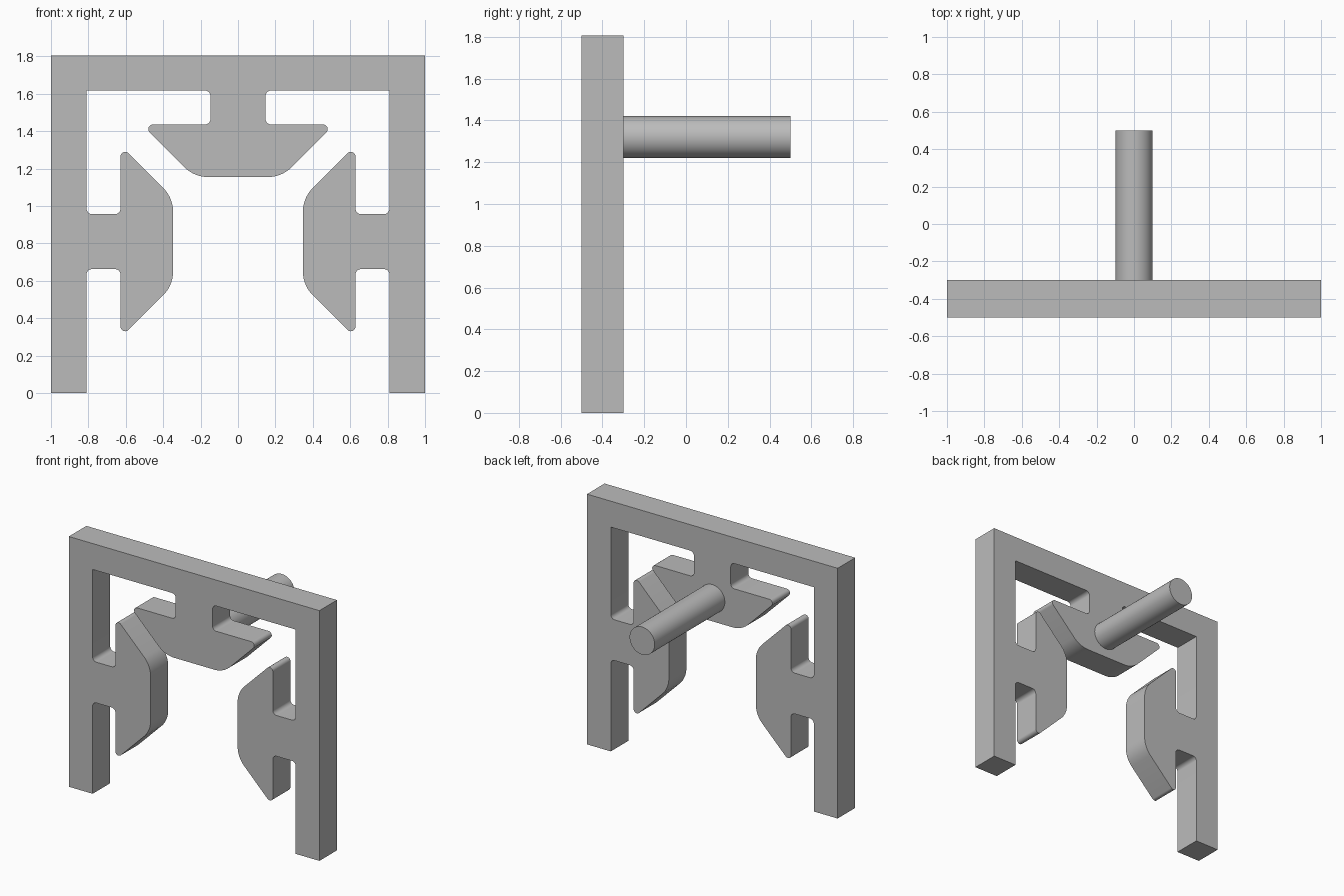
import bpy
import bmesh
import math
from mathutils import Vector

cube = bpy.data.objects.get("Cube")
if cube:
    bpy.data.objects.remove(cube, do_unlink=True)

grey = bpy.data.materials.new("plain grey")
grey.use_nodes = True
GREY = (0.5, 0.5, 0.5, 1)
grey.diffuse_color = GREY
grey.node_tree.nodes["Principled BSDF"].inputs["Base Color"].default_value = GREY

FRONT, BACK = -0.5, -0.3      # plate thickness range
TOP, INNER_X, INNER_Z = 1.805, 0.81, 1.618


def finish(obj):
    obj.data.materials.append(grey)
    bpy.ops.object.select_all(action='DESELECT')
    obj.select_set(True)
    bpy.context.view_layer.objects.active = obj
    bpy.ops.object.shade_smooth_by_angle(angle=math.radians(30))


def tooth(origin, direction):
    """Corners of a stem with a winged head: (x, z, fillet radius)."""
    half = [(0.147, 0, 0.03), (0.147, 0.182, 0.03),
            (0.515, 0.182, 0.025), (0.234, 0.463, 0.18)]
    o, d = Vector(origin), Vector(direction)
    n = Vector((-d.y, d.x))
    corners = [(-u, v, r) for u, v, r in half] + half[::-1]
    return [(*(o + d * u + n * v), r) for u, v, r in corners]


def rounded(corners, steps=10):
    """Replace each corner that has a radius by an arc."""
    points = []
    for i, (x, z, r) in enumerate(corners):
        p = Vector((x, z))
        if not r:
            points.append(p)
            continue
        a = (Vector(corners[i - 1][:2]) - p).normalized()
        b = (Vector(corners[(i + 1) % len(corners)][:2]) - p).normalized()
        half = a.angle(b) / 2
        centre = p + (a + b).normalized() * r / math.sin(half)
        start = p + a * r / math.tan(half) - centre
        end = p + b * r / math.tan(half) - centre
        sweep = math.pi - 2 * half
        for k in range(steps + 1):
            t = k / steps
            arc = (start * math.sin((1 - t) * sweep) + end * math.sin(t * sweep))
            points.append(centre + arc / math.sin(sweep))
    return points


# Frame: one outline with three teeth pointing inward
mid_z = 0.81
outline = [(-1, 0, 0), (-1, TOP, 0), (1, TOP, 0), (1, 0, 0), (INNER_X, 0, 0)]
outline += tooth((INNER_X, mid_z), (0, 1))
outline += [(INNER_X, INNER_Z, 0)]
outline += tooth((0, INNER_Z), (-1, 0))
outline += [(-INNER_X, INNER_Z, 0)]
outline += tooth((-INNER_X, mid_z), (0, -1))
outline += [(-INNER_X, 0, 0)]

bm = bmesh.new()
face = bm.faces.new([bm.verts.new((p.x, FRONT, p.y)) for p in rounded(outline)])
extruded = bmesh.ops.extrude_face_region(bm, geom=[face], use_keep_orig=True)
moved = [v for v in extruded["geom"] if isinstance(v, bmesh.types.BMVert)]
bmesh.ops.translate(bm, verts=moved, vec=(0, BACK - FRONT, 0))
bmesh.ops.recalc_face_normals(bm, faces=bm.faces[:])
mesh = bpy.data.meshes.new("toothed_frame")
bm.to_mesh(mesh)
bm.free()
frame = bpy.data.objects.new("toothed_frame", mesh)
bpy.context.collection.objects.link(frame)
finish(frame)

# Pin: round rod standing out behind the upper tooth
bpy.ops.mesh.primitive_cylinder_add(
    vertices=64, radius=0.1, depth=0.8,
    location=(0, 0.1, 1.32), rotation=(math.pi / 2, 0, 0))
pin = bpy.context.object
pin.name = "rear_pin"
finish(pin)
